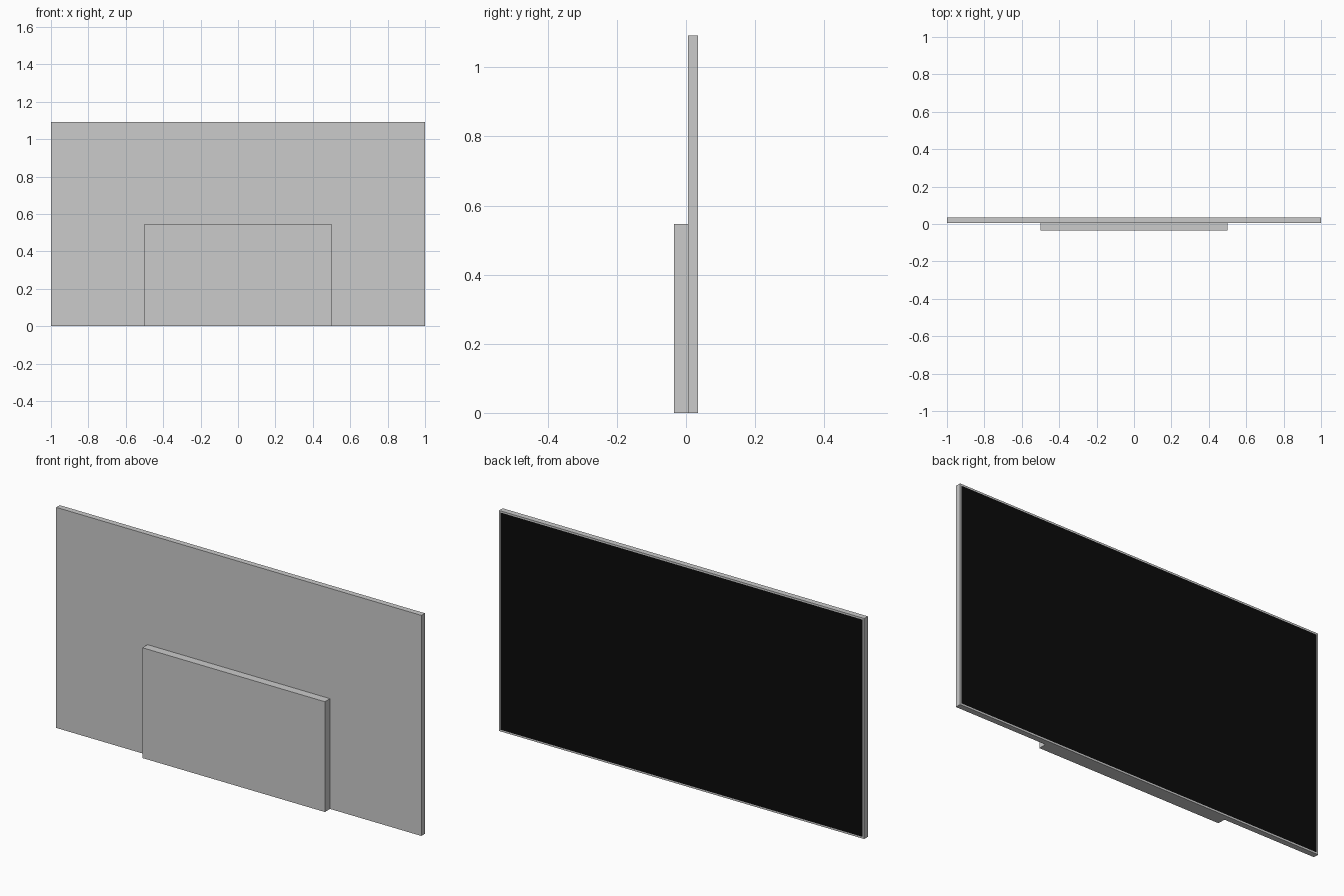
import bpy
import bmesh
from mathutils import Vector

if "Cube" in bpy.data.objects:
    bpy.data.objects.remove(bpy.data.objects["Cube"])

BEZEL = 0.012
HEIGHT = 1.092
BACK_Y, SPLIT_Y, SCREEN_Y = -0.034, 0.006, 0.034


def finish(name, bm):
    mesh = bpy.data.meshes.new(name)
    bm.to_mesh(mesh)
    bm.free()
    obj = bpy.data.objects.new(name, mesh)
    bpy.context.collection.objects.link(obj)
    return obj


def box(lo, hi):
    lo, hi = Vector(lo), Vector(hi)
    bm = bmesh.new()
    bmesh.ops.create_cube(bm, size=1)
    bmesh.ops.scale(bm, vec=hi - lo, verts=bm.verts)
    bmesh.ops.translate(bm, vec=(lo + hi) / 2, verts=bm.verts)
    bm.normal_update()
    return bm


# Thin casing with a bezel around the screen opening
bm = box((-1, SPLIT_Y, 0), (1, SCREEN_Y, HEIGHT))
face = max(bm.faces, key=lambda f: f.normal.y)
bmesh.ops.inset_region(bm, faces=[face], thickness=BEZEL)
corners = [v.co.copy() for v in face.verts]
bmesh.ops.delete(bm, geom=[face], context='FACES_ONLY')
finish("panel_casing", bm)

# Black screen filling the opening
bm = bmesh.new()
bm.faces.new([bm.verts.new(c) for c in corners])
screen = finish("screen", bm)
black = bpy.data.materials.new("screen_black")
black.diffuse_color = (0.003, 0.003, 0.003, 1)
black.use_nodes = True
black.node_tree.nodes["Principled BSDF"].inputs["Base Color"].default_value = black.diffuse_color
screen.data.materials.append(black)

# Electronics housing on the lower half of the rear
finish("rear_housing", box((-0.5, BACK_Y, 0), (0.5, SPLIT_Y, HEIGHT / 2)))
